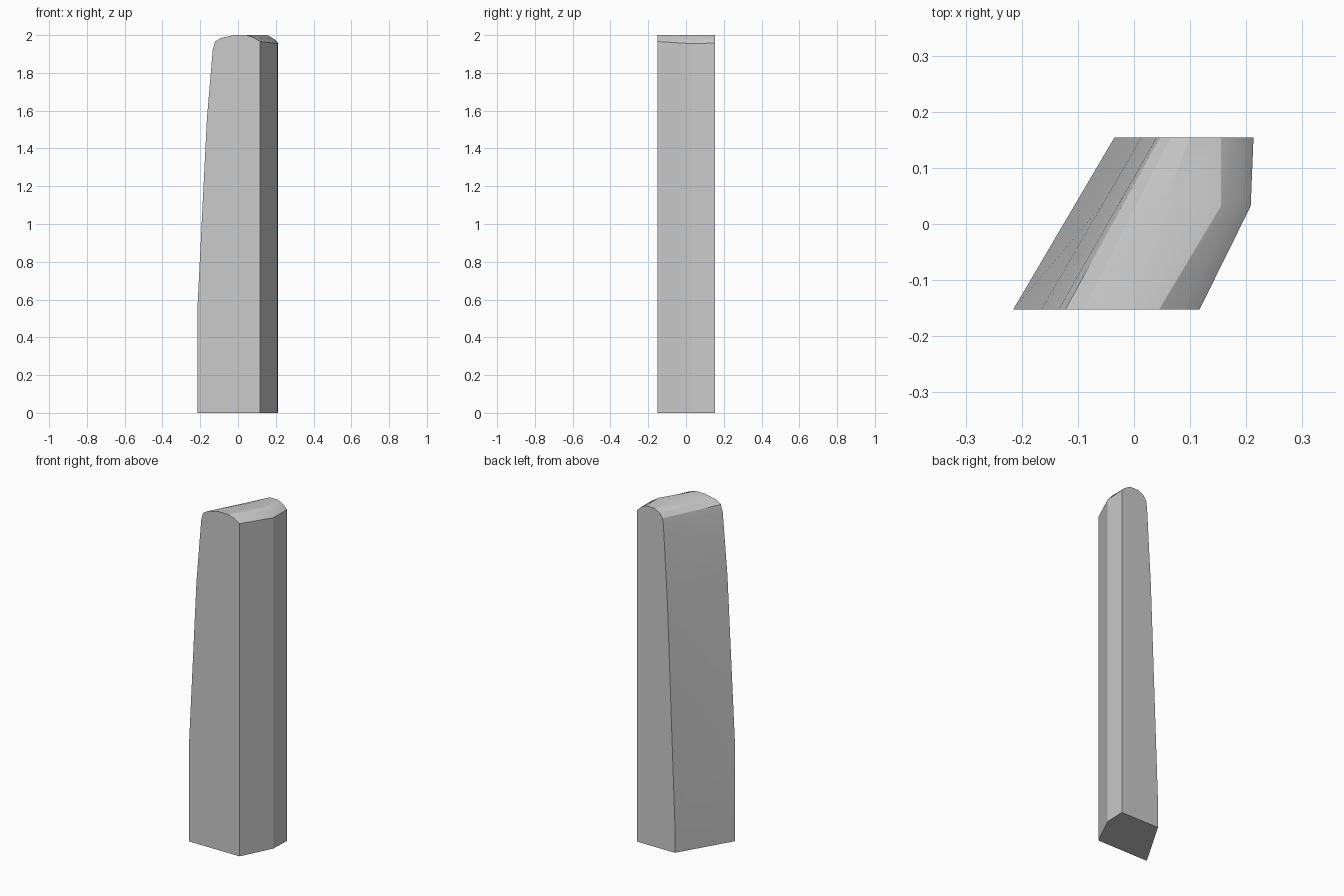
import bpy, bmesh

if "Cube" in bpy.data.objects:
    bpy.data.objects.remove(bpy.data.objects["Cube"])

# Front and back outlines (x, z), left foot over the rounded top to right foot
front = [(-0.215, 0), (-0.215, 0.55), (-0.165, 1.55), (-0.134, 1.92), (-0.122, 1.965),
         (-0.09, 1.985), (-0.02, 2.0), (0.045, 2.0), (0.085, 1.986), (0.117, 1.966), (0.117, 0)]
back = [(-0.035, 0), (-0.035, 0.17), (0.013, 1.45), (0.04, 1.92), (0.046, 1.955),
        (0.065, 1.982), (0.1, 2.0), (0.155, 2.0), (0.19, 1.98), (0.213, 1.958), (0.213, 0)]
Y0, YM, Y1 = -0.152, 0.032, 0.154

# Middle section: blended on the left, bulging out to the right corner
t = (YM - Y0) / (Y1 - Y0)
mid = [(a[0] + (b[0] - a[0]) * t, YM, a[1] + (b[1] - a[1]) * t)
       for a, b in zip(front[:7], back[:7])]
mid += [(0.155, YM, 2.0), (0.19, 0.05, 1.98), (0.208, YM, 1.955), (0.208, YM, 0)]

# Loft the three sections into the post
bm = bmesh.new()
rings = [[bm.verts.new((x, Y0, z)) for x, z in front],
         [bm.verts.new(p) for p in mid],
         [bm.verts.new((x, Y1, z)) for x, z in back]]
n = len(front)
for a, b in zip(rings, rings[1:]):
    for i in range(n):
        j = (i + 1) % n
        bm.faces.new((a[i], a[j], b[j], b[i]))
bm.faces.new(rings[0])
bm.faces.new(rings[2])
bmesh.ops.recalc_face_normals(bm, faces=bm.faces)

mesh = bpy.data.meshes.new("tapered_post")
bm.to_mesh(mesh)
bm.free()
post = bpy.data.objects.new("tapered_post", mesh)
bpy.context.collection.objects.link(post)

# Soft shading on the rounded top, sharp corners elsewhere
bpy.context.view_layer.objects.active = post
post.select_set(True)
bpy.ops.object.shade_smooth_by_angle(angle=0.4)
